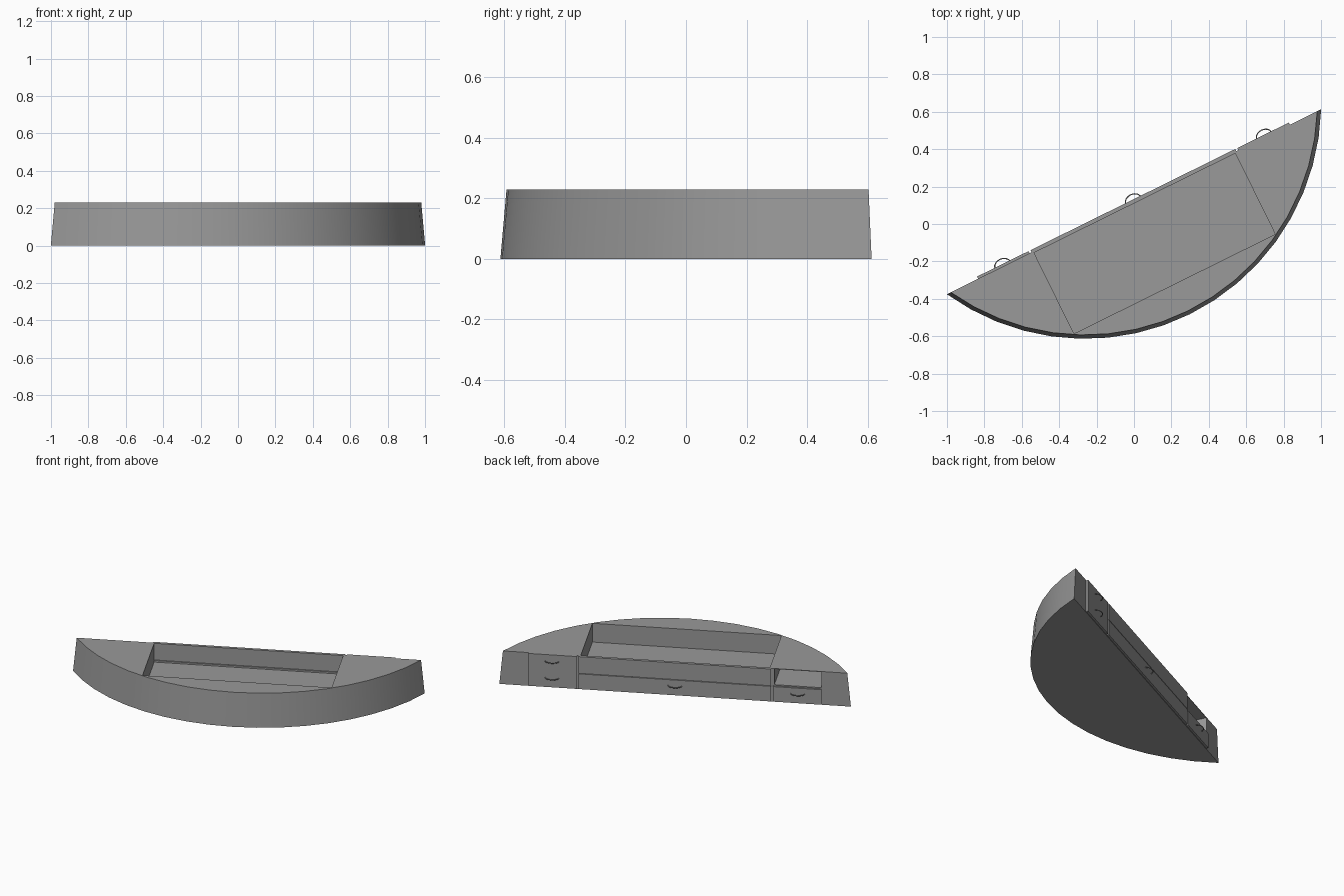
import bpy, bmesh, math

if "Cube" in bpy.data.objects:
    bpy.data.objects.remove(bpy.data.objects["Cube"])

# Local frame: x runs along the straight face, -y goes towards the curved wall
ANGLE = math.atan2(0.988, 2.0)
ORIGIN = (0, 0.119, 0)
CENTRE = 0.592          # arc centre sits this far behind the straight face
H = 0.23
MID = 0.113             # height of the split between upper and lower fronts
OUT = 0.013             # how far the fronts stand proud

grey = bpy.data.materials.new("dark_grey")
grey.diffuse_color = (0.32, 0.32, 0.32, 1)
grey.use_nodes = True
grey.node_tree.nodes["Principled BSDF"].inputs["Base Color"].default_value = grey.diffuse_color


def place(ob):
    ob.location = ORIGIN
    ob.rotation_euler = (0, 0, ANGLE)
    ob.data.materials.append(grey)
    return ob


def loft(name, bottom, top, z0, z1):
    """Solid between two outlines with the same number of points."""
    bm = bmesh.new()
    a = [bm.verts.new((x, y, z0)) for x, y in bottom]
    b = [bm.verts.new((x, y, z1)) for x, y in top]
    bm.faces.new(a[::-1])
    bm.faces.new(b)
    n = len(a)
    for i in range(n):
        j = (i + 1) % n
        bm.faces.new((a[i], a[j], b[j], b[i]))
    bmesh.ops.recalc_face_normals(bm, faces=bm.faces)
    me = bpy.data.meshes.new(name)
    bm.to_mesh(me)
    bm.free()
    ob = bpy.data.objects.new(name, me)
    bpy.context.collection.objects.link(ob)
    return place(ob)


def box(name, x0, x1, y0, y1, z0, z1):
    pts = [(x0, y0), (x1, y0), (x1, y1), (x0, y1)]
    return loft(name, pts, pts, z0, z1)


def arc(r, n=18):
    half = math.acos(CENTRE / r)
    return [(r * math.sin(t), CENTRE - r * math.cos(t))
            for t in (-half + 2 * half * i / n for i in range(n + 1))]


# Body: circular segment with a slightly tapered curved wall
body = loft("body", arc(1.2634), arc(1.243), 0, H)

# Tray recess and open side niche
niche = [(-0.93, -0.2), (-0.63, -0.42), (-0.63, 0.1), (-0.93, 0.1)]
cutters = [box("tray_cutter", -0.6, 0.6, -0.49, 0.1, 0.1, H + 0.1),
           loft("niche_cutter", niche, niche, 0.118, H - 0.004)]
bpy.context.view_layer.objects.active = body
for c in cutters:
    c.hide_render = True
    m = body.modifiers.new(c.name, 'BOOLEAN')
    m.operation = 'DIFFERENCE'
    m.solver = 'EXACT'
    m.object = c
    bpy.ops.object.modifier_apply(modifier=m.name)
    bpy.data.objects.remove(c)
bpy.ops.object.select_all(action='DESELECT')
body.select_set(True)
bpy.ops.object.shade_smooth_by_angle(angle=math.radians(30))

# Front panel closing the tray, and drawer fronts standing slightly proud
box("tray_front", -0.61, 0.61, -0.008, OUT, MID + 0.002, H)
box("middle_drawer", -0.61, 0.61, -0.008, OUT, 0.006, MID - 0.002)
box("left_drawer", -0.93, -0.622, -0.008, OUT, 0.006, MID - 0.003)
box("right_drawers", 0.622, 0.93, -0.008, OUT, 0.006, H)


# Handles: thin half rings lying flat
def handle(name, x, z):
    cu = bpy.data.curves.new(name, 'CURVE')
    cu.dimensions = '3D'
    cu.bevel_depth = 0.003
    cu.bevel_resolution = 1
    cu.use_fill_caps = True
    sp = cu.splines.new('POLY')
    sp.points.add(12)
    for i, p in enumerate(sp.points):
        t = math.pi * i / 12
        p.co = (x + 0.044 * math.cos(t), 0.008 + 0.033 * math.sin(t), z, 1)
    ob = bpy.data.objects.new(name, cu)
    bpy.context.collection.objects.link(ob)
    place(ob)


handle("middle_handle", 0, 0.07)
handle("left_handle", -0.78, 0.07)
handle("right_lower_handle", 0.78, 0.07)
handle("right_upper_handle", 0.78, 0.185)
